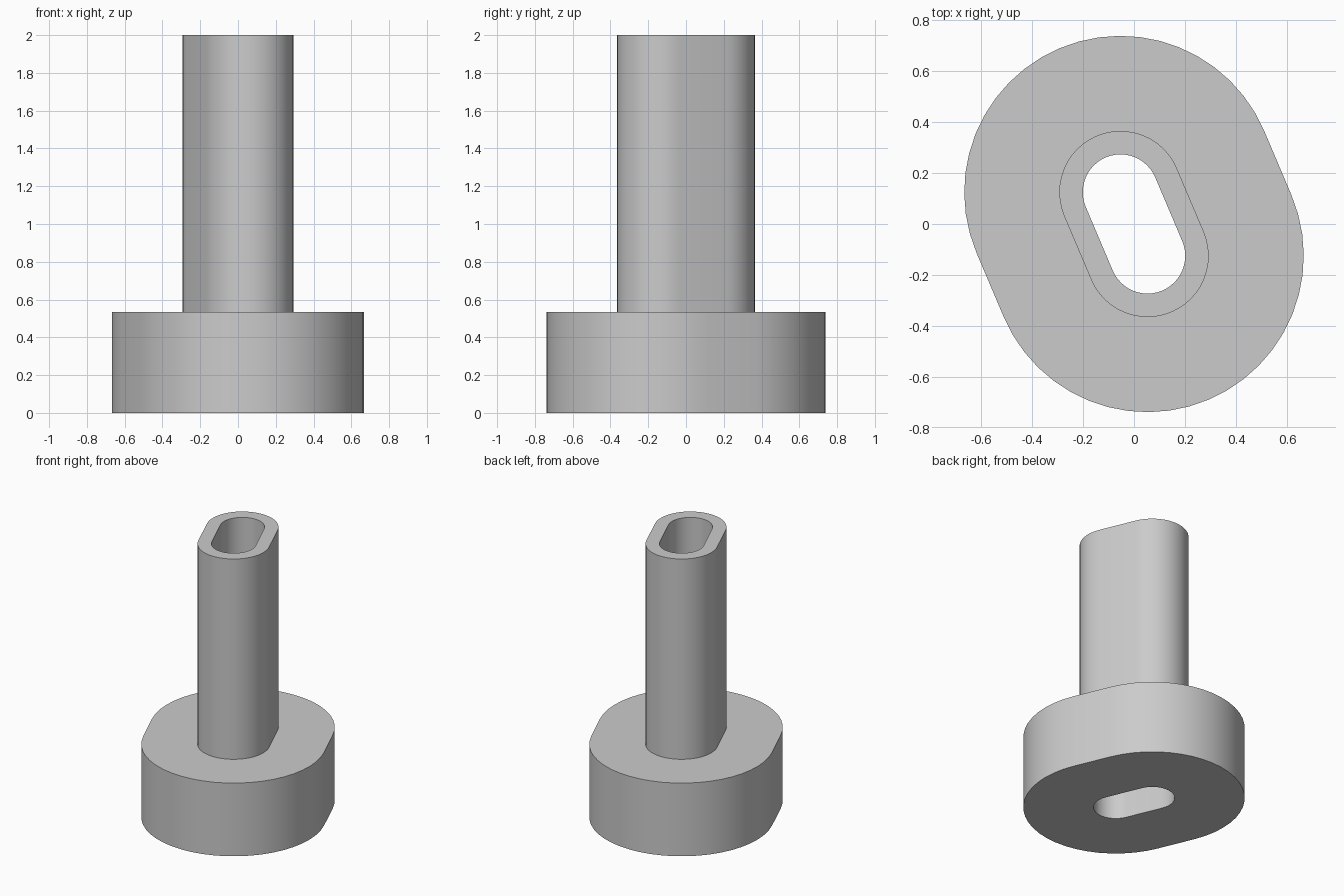
import bpy
import bmesh
from math import atan2, cos, sin, pi
from mathutils import Vector

cube = bpy.data.objects.get("Cube")
if cube:
    bpy.data.objects.remove(cube, do_unlink=True)

# Slanted slot outline: two half circles about opposite centres
CENTRE = Vector((-0.053, 0.125))
HOLE, TUBE, FLANGE = 0.148, 0.24, 0.613
FLANGE_TOP, TOP = 0.535, 2.0
STEPS = 24


def slot_loop(bm, radius, z):
    """Add one closed ring of vertices at the given radius and height."""
    start = atan2(CENTRE.y, CENTRE.x) - pi / 2
    verts = []
    for centre, first in ((CENTRE, start), (-CENTRE, start + pi)):
        for i in range(STEPS + 1):
            a = first + pi * i / STEPS
            verts.append(bm.verts.new((centre.x + radius * cos(a),
                                       centre.y + radius * sin(a), z)))
    return verts


# Wall section swept round the slot: flange, tube and through hole
section = [(HOLE, 0), (FLANGE, 0), (FLANGE, FLANGE_TOP),
           (TUBE, FLANGE_TOP), (TUBE, TOP), (HOLE, TOP)]
bm = bmesh.new()
loops = [slot_loop(bm, r, z) for r, z in section]
for k, low in enumerate(loops):
    high = loops[(k + 1) % len(loops)]
    for i in range(len(low)):
        j = (i + 1) % len(low)
        bm.faces.new((low[i], low[j], high[j], high[i]))
bmesh.ops.recalc_face_normals(bm, faces=bm.faces)

mesh = bpy.data.meshes.new("flanged_tube")
bm.to_mesh(mesh)
bm.free()
body = bpy.data.objects.new("flanged_tube", mesh)
bpy.context.collection.objects.link(body)

# Plain grey material
grey = bpy.data.materials.new("light_grey")
grey.use_nodes = True
colour = (0.6, 0.6, 0.6, 1)
grey.diffuse_color = colour
grey.node_tree.nodes["Principled BSDF"].inputs["Base Color"].default_value = colour
mesh.materials.append(grey)

# Smooth walls with crisp rims
bpy.ops.object.select_all(action="DESELECT")
body.select_set(True)
bpy.context.view_layer.objects.active = body
bpy.ops.object.shade_smooth_by_angle(angle=pi / 6)
